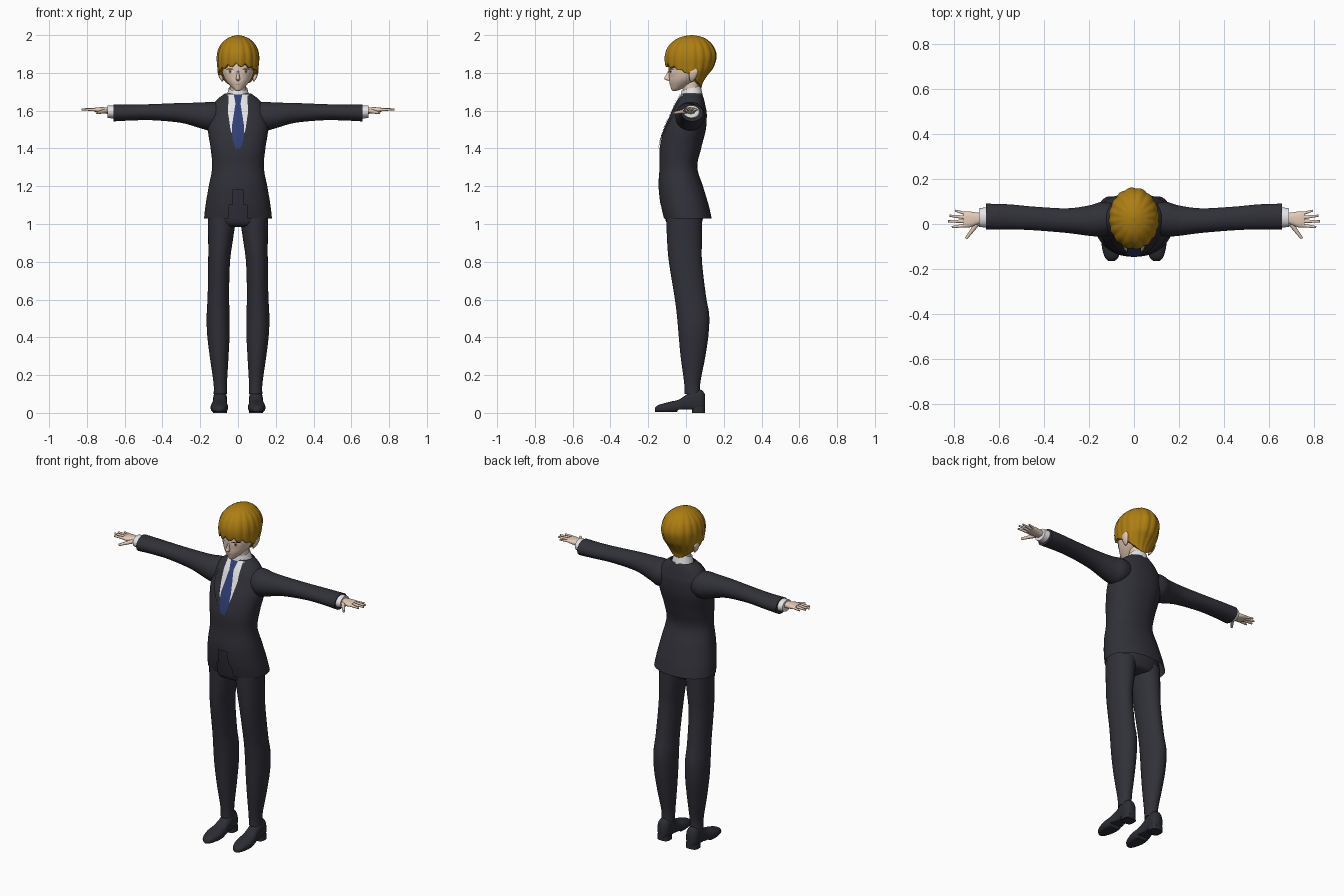
import bpy, bmesh, math
from mathutils import Vector
from mathutils.bvhtree import BVHTree

cube = bpy.data.objects.get("Cube")
if cube:
    bpy.data.objects.remove(cube, do_unlink=True)


def material(name, r, g, b):
    m = bpy.data.materials.new(name)
    m.use_nodes = True
    m.diffuse_color = (r, g, b, 1)
    bsdf = next(n for n in m.node_tree.nodes if n.type == 'BSDF_PRINCIPLED')
    bsdf.inputs["Base Color"].default_value = (r, g, b, 1)
    bsdf.inputs["Roughness"].default_value = 0.8
    return m


SUIT = material("charcoal suit", 0.03, 0.03, 0.04)
SHOE = material("dark shoe leather", 0.025, 0.026, 0.034)
SKIN = material("pale skin", 0.78, 0.6, 0.48)
HAIR = material("golden hair", 0.42, 0.21, 0.006)
WHITE = material("white cloth", 0.82, 0.82, 0.84)
TIE = material("navy tie", 0.03, 0.05, 0.18)
INK = material("dark lash", 0.02, 0.015, 0.015)
IRIS = material("amber iris", 0.4, 0.25, 0.08)
LIP = material("rose lip", 0.5, 0.22, 0.18)


def finish(name, bm, mat, mirror=False, normals=True):
    if normals:
        bmesh.ops.recalc_face_normals(bm, faces=bm.faces)
    mesh = bpy.data.meshes.new(name)
    bm.to_mesh(mesh)
    bm.free()
    mesh.materials.append(mat)
    ob = bpy.data.objects.new(name, mesh)
    bpy.context.collection.objects.link(ob)
    bpy.ops.object.select_all(action='DESELECT')
    ob.select_set(True)
    bpy.context.view_layer.objects.active = ob
    bpy.ops.object.shade_smooth_by_angle(angle=math.radians(50))
    if mirror:
        ob.modifiers.new("Mirror", 'MIRROR').use_clip = False
    return ob


def smooth_rows(rows, steps):
    """Catmull-Rom interpolation through the cross-section rows."""
    out = []
    for i in range(len(rows) - 1):
        a, b, c, d = (rows[max(0, min(len(rows) - 1, i + k))] for k in (-1, 0, 1, 2))
        for s in range(steps):
            t = s / steps
            out.append([q + t / 2 * (r - p + t * (2 * p - 5 * q + 4 * r - w + t * (3 * (q - r) + w - p)))
                        for p, q, r, w in zip(a, b, c, d)])
    return out + [list(rows[-1])]


def loft(name, rows, mat, axis='z', sides=32, steps=5, power=2.0, mirror=False, caps=True, edit=None):
    """Rows are (position on axis, centre u, centre v, radius u, radius v)."""
    bm = bmesh.new()
    rings = []
    for p, cu, cv, ru, rv in smooth_rows(rows, steps):
        ring = []
        for k in range(sides):
            a = 2 * math.pi * (k + 0.5) / sides
            u, v = (c + r * math.copysign(abs(f) ** (2 / power), f)
                    for c, r, f in ((cu, ru, math.cos(a)), (cv, rv, math.sin(a))))
            ring.append(bm.verts.new({'x': (p, u, v), 'y': (u, p, v), 'z': (u, v, p)}[axis]))
        rings.append(ring)
    for low, high in zip(rings, rings[1:]):
        for k in range(sides):
            n = (k + 1) % sides
            bm.faces.new((low[k], low[n], high[n], high[k]))
    if caps:
        bm.faces.new(rings[0])
        bm.faces.new(rings[-1])
    if edit:
        edit(bm)
    return finish(name, bm, mat, mirror)


def plate(name, target, rows, lift, mat, mirror=False, cols=10, steps=6):
    """Thin patch laid on the front of a part; rows are (z, x start, x end)."""
    tree = BVHTree.FromPolygons([v.co for v in target.data.vertices],
                                [p.vertices[:] for p in target.data.polygons])
    bm = bmesh.new()
    grid = []
    for i in range((len(rows) - 1) * steps + 1):
        j = min(i // steps, len(rows) - 2)
        t = i / steps - j
        z, x0, x1 = (a + (b - a) * t for a, b in zip(rows[j], rows[j + 1]))
        line = []
        for k in range(cols + 1):
            x = x0 + (x1 - x0) * k / cols
            hit = tree.ray_cast(Vector((x, -1, z)), Vector((0, 1, 0)))[0]
            line.append(bm.verts.new((x, (hit.y if hit else 0.0) - lift, z)))
        grid.append(line)
    for up, down in zip(grid, grid[1:]):
        for k in range(cols):
            bm.faces.new((up[k], down[k], down[k + 1], up[k + 1]))
    return finish(name, bm, mat, mirror, normals=False)


# Jacket body with an arched opening at the front hem
def open_front(bm):
    gone = []
    for f in bm.faces:
        c = f.calc_center_median()
        if c.y < 0 and c.z < 1.19 and abs(c.x) < 0.05 * math.sqrt((1.2 - c.z) / 0.17):
            gone.append(f)
    bmesh.ops.delete(bm, geom=gone, context='FACES')


jacket = loft("jacket", [
    (1.03, 0, .008, .18, .128), (1.1, 0, -.008, .172, .128), (1.2, 0, -.028, .155, .118),
    (1.3, 0, -.04, .137, .10), (1.4, 0, -.03, .145, .11), (1.5, 0, -.005, .16, .11),
    (1.58, 0, .015, .155, .095), (1.62, 0, .02, .14, .084), (1.66, 0, .027, .11, .068),
    (1.69, 0, .032, .07, .054)], SUIT, sides=64, steps=6, power=2.2, caps=False, edit=open_front)
loft("sleeves", [
    (.07, .025, 1.575, .06, .065), (.14, .022, 1.57, .077, .077), (.2, .015, 1.575, .068, .068),
    (.3, .015, 1.588, .055, .053), (.45, .025, 1.592, .053, .043), (.56, .032, 1.59, .056, .042),
    (.66, .033, 1.588, .058, .045)], SUIT, axis='x', mirror=True)

# Lapels, shirt front and tie
plate("shirt_front", jacket, [(1.685, -.055, .055), (1.56, -.052, .052), (1.5, -.042, .042),
                              (1.4, -.003, .003)], .003, WHITE)
plate("lapels", jacket, [(1.68, .05, .075), (1.59, .053, .1), (1.57, .05, .105),
                         (1.5, .04, .08), (1.39, 0, .008)], .006, SUIT, mirror=True)
plate("tie_blade", jacket, [(1.64, -.013, .013), (1.52, -.032, .032), (1.45, -.03, .03),
                            (1.4, -.012, .012)], .007, TIE)
plate("tie_knot", jacket, [(1.685, -.022, .022), (1.635, -.013, .013)], .009, TIE)


# Collar leaning down toward the front
def lean(bm):
    for v in bm.verts:
        v.co.z += 0.25 * (v.co.y - 0.03)


loft("collar", [(1.65, 0, .03, .068, .062), (1.69, 0, .028, .057, .056), (1.72, 0, .026, .049, .05)],
     WHITE, caps=False, edit=lean)
loft("neck", [(1.64, 0, .03, .045, .045), (1.7, 0, .026, .042, .043), (1.78, 0, .025, .042, .045)], SKIN)

# Trousers
loft("trouser_hips", [(.985, 0, -.005, .1, .06), (1.0, 0, -.01, .145, .09), (1.05, 0, -.01, .16, .105),
                      (1.12, 0, -.015, .155, .113), (1.2, 0, -.03, .14, .108)], SUIT, power=2.2)
loft("trouser_legs", [
    (.1, .094, .035, .035, .042), (.16, .094, .033, .036, .043), (.3, .1, .037, .05, .066),
    (.42, .104, .04, .06, .08), (.52, .105, .037, .061, .086), (.62, .104, .022, .057, .084),
    (.8, .1, -.003, .058, .088), (.92, .092, -.008, .066, .093), (1.04, .084, -.01, .076, .095)],
     SUIT, mirror=True)


# Shoes with flat soles and heel blocks
def flat_sole(bm):
    for v in bm.verts:
        v.co.z = max(v.co.z, 0.004 if v.co.y < -0.04 else 0.018)


loft("shoes", [
    (-.165, .1, .016, .014, .01), (-.145, .1, .022, .032, .02), (-.09, .099, .028, .046, .03),
    (-.04, .098, .034, .043, .036), (0, .096, .05, .036, .045), (.035, .095, .062, .036, .058),
    (.08, .095, .062, .036, .06), (.1, .095, .055, .022, .045)],
     SHOE, axis='y', power=2.4, mirror=True, edit=flat_sole)
loft("shoe_heels", [(0, .095, .066, .037, .034), (.03, .095, .066, .036, .034)],
     SHOE, power=3, steps=1, mirror=True)

# Shirt cuffs and hands
loft("cuffs", [(.65, .03, 1.592, .046, .036), (.69, .028, 1.595, .042, .033)], WHITE, axis='x', mirror=True)
loft("palms", [(.67, .026, 1.6, .022, .017), (.7, .024, 1.601, .027, .017), (.735, .02, 1.604, .036, .014),
               (.76, .02, 1.605, .035, .01)], SKIN, axis='x', power=2.4, mirror=True)
bm = bmesh.new()
for start, end, r in [((.75, .046, 1.605), (.797, .06, 1.605), .008),
                      ((.75, .029, 1.606), (.822, .037, 1.607), .009),
                      ((.75, .012, 1.606), (.828, .012, 1.607), .009),
                      ((.75, -.006, 1.605), (.812, -.014, 1.606), .009),
                      ((.70, .0, 1.598), (.748, -.064, 1.588), .012)]:
    a, b = Vector(start), Vector(end)
    turn = (b - a).to_track_quat('Z', 'Y')
    new = bmesh.ops.create_cone(bm, cap_ends=True, segments=10, radius1=r, radius2=r * .55,
                                depth=(b - a).length)["verts"]
    for v in new:
        v.co = turn @ v.co + (a + b) / 2
finish("fingers", bm, SKIN, mirror=True)

# Head, nose and ears
head = loft("head", [
    (1.705, 0, -.062, .01, .01), (1.715, 0, -.05, .025, .028), (1.75, 0, -.02, .058, .068),
    (1.78, 0, 0, .076, .09), (1.82, 0, .012, .087, .105), (1.87, 0, .025, .09, .115),
    (1.92, 0, .03, .086, .11), (1.96, 0, .03, .06, .08), (1.975, 0, .03, .015, .02)], SKIN)
loft("nose", [(1.758, 0, -.085, .006, .008), (1.768, 0, -.095, .011, .02), (1.79, 0, -.092, .007, .014),
              (1.815, 0, -.086, .005, .006)], SKIN, sides=12)
loft("ears", [(1.755, .082, .03, .004, .008), (1.775, .09, .035, .01, .018), (1.805, .098, .04, .01, .024),
              (1.825, .098, .042, .005, .014)], SKIN, sides=14, mirror=True)

# Painted face
plate("eye_whites", head, [(1.818, .03, .052), (1.808, .021, .063), (1.797, .028, .056)], .002, WHITE, True)
plate("irises", head, [(1.818, .036, .048), (1.808, .033, .051), (1.797, .037, .047)], .003, IRIS, True)
plate("pupils", head, [(1.813, .04, .044), (1.808, .038, .046), (1.802, .04, .044)], .004, INK, True)
plate("lashes", head, [(1.823, .03, .054), (1.818, .02, .066)], .004, INK, True)
plate("eyebrows", head, [(1.848, .035, .06), (1.843, .022, .064)], .003, INK, True)
plate("mouth", head, [(1.742, -.014, .014), (1.739, -.012, .012)], .002, LIP)


# Hair cap: ridged strands, fringe high at the front and nape low at the back
def comb(bm):
    for v in bm.verts:
        x, y = v.co.x, v.co.y - 0.025
        a = math.atan2(y, x)
        strand = abs(math.sin(a * 8 + 0.6))
        fade = min(1, math.hypot(x, y) / 0.1)
        s = 1 + 0.045 * fade * (strand - 0.6)
        v.co.x, v.co.y = x * s, y * s + 0.025
        rim = 1.788 - 0.066 * math.sin(a) - 0.022 * strand * max(0.2, -math.sin(a))
        v.co.z = max(v.co.z, rim)


loft("hair", [
    (1.715, 0, .05, .045, .03), (1.75, 0, .04, .075, .05), (1.79, 0, .02, .1, .095),
    (1.83, 0, .02, .108, .125), (1.89, 0, .025, .111, .136), (1.94, 0, .026, .097, .119),
    (1.975, 0, .028, .067, .085), (1.993, 0, .03, .034, .045), (2.0, 0, .03, .004, .005)],
     HAIR, sides=112, steps=6, edit=comb)
